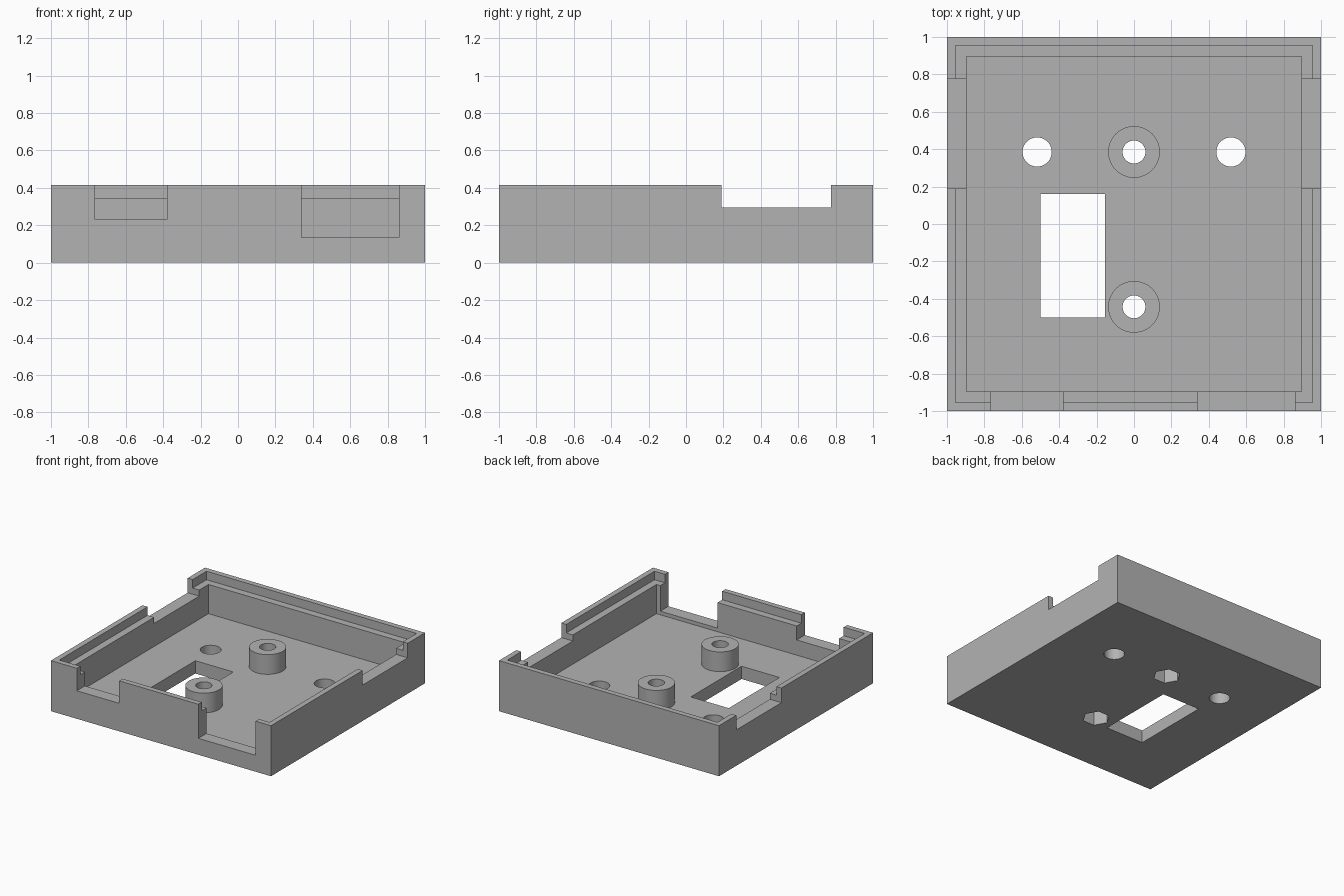
import bpy
import math

cube = bpy.data.objects.get("Cube")
if cube:
    bpy.data.objects.remove(cube, do_unlink=True)

grey = bpy.data.materials.new("plain grey")
grey.use_nodes = True
COLOUR = (0.45, 0.45, 0.45, 1)
grey.diffuse_color = COLOUR
grey.node_tree.nodes["Principled BSDF"].inputs["Base Color"].default_value = COLOUR

HEIGHT = 0.415
FLOOR = 0.105
INNER = 0.895    # half width of the cavity
LIP = 0.955      # half width of the rebate for the lid
REBATE = 0.345
POST_TOP = 0.267
ABOVE = 0.6      # cutters reach past the rim
BELOW = -0.1


def box(name, x0, x1, y0, y1, z0, z1):
    bpy.ops.mesh.primitive_cube_add(
        size=1, location=((x0 + x1) / 2, (y0 + y1) / 2, (z0 + z1) / 2))
    ob = bpy.context.object
    ob.name = name
    ob.scale = (x1 - x0, y1 - y0, z1 - z0)
    bpy.ops.object.transform_apply(location=True, rotation=False, scale=True)
    ob.data.materials.append(grey)
    return ob


def rod(name, x, y, r, z0, z1, sides=64, turn=0):
    bpy.ops.mesh.primitive_cylinder_add(
        vertices=sides, radius=r, depth=z1 - z0,
        location=(x, y, (z0 + z1) / 2), rotation=(0, 0, turn))
    ob = bpy.context.object
    ob.name = name
    bpy.ops.object.transform_apply(location=True, rotation=True, scale=True)
    ob.data.materials.append(grey)
    return ob


def combine(body, tool, operation):
    mod = body.modifiers.new(operation.lower(), 'BOOLEAN')
    mod.object = tool
    mod.operation = operation
    mod.solver = 'EXACT'
    bpy.ops.object.select_all(action='DESELECT')
    bpy.context.view_layer.objects.active = body
    body.select_set(True)
    bpy.ops.object.modifier_apply(modifier=mod.name)
    bpy.data.objects.remove(tool, do_unlink=True)


# Tray with cavity and stepped rim
case = box("case_base", -1, 1, -1, 1, 0, HEIGHT)
combine(case, box("cavity", -INNER, INNER, -INNER, INNER, FLOOR, ABOVE), 'DIFFERENCE')
combine(case, box("rim_rebate", -LIP, LIP, -LIP, LIP, REBATE, ABOVE), 'DIFFERENCE')

# Connector notches in the front wall: left edge, right edge, sill
for x0, x1, sill in ((-0.765, -0.38, 0.23), (0.34, 0.86, 0.135)):
    combine(case, box("front_notch", x0, x1, -1.2, -0.8, sill, ABOVE), 'DIFFERENCE')

# Matching notches in both side walls
for side in (-1, 1):
    x0, x1 = sorted((side * 0.8, side * 1.2))
    combine(case, box("side_notch", x0, x1, 0.19, 0.775, 0.295, ABOVE), 'DIFFERENCE')

# Floor window and two plain holes
combine(case, box("floor_window", -0.5, -0.155, -0.5, 0.16, BELOW, 0.2), 'DIFFERENCE')
for side in (-1, 1):
    combine(case, rod("floor_hole", side * 0.518, 0.385, 0.078, BELOW, 0.2), 'DIFFERENCE')

# Screw posts with a through bore and a hexagonal nut pocket underneath
for y in (0.385, -0.443):
    combine(case, rod("screw_post", 0, y, 0.138, FLOOR / 2, POST_TOP), 'UNION')
    combine(case, rod("bore", 0, y, 0.061, BELOW, ABOVE), 'DIFFERENCE')
    combine(case, rod("nut_pocket", 0, y, 0.104, BELOW, 0.16, 6, math.pi / 6), 'DIFFERENCE')

bpy.ops.object.select_all(action='DESELECT')
case.select_set(True)
bpy.context.view_layer.objects.active = case
bpy.ops.object.shade_smooth_by_angle(angle=math.radians(30))
